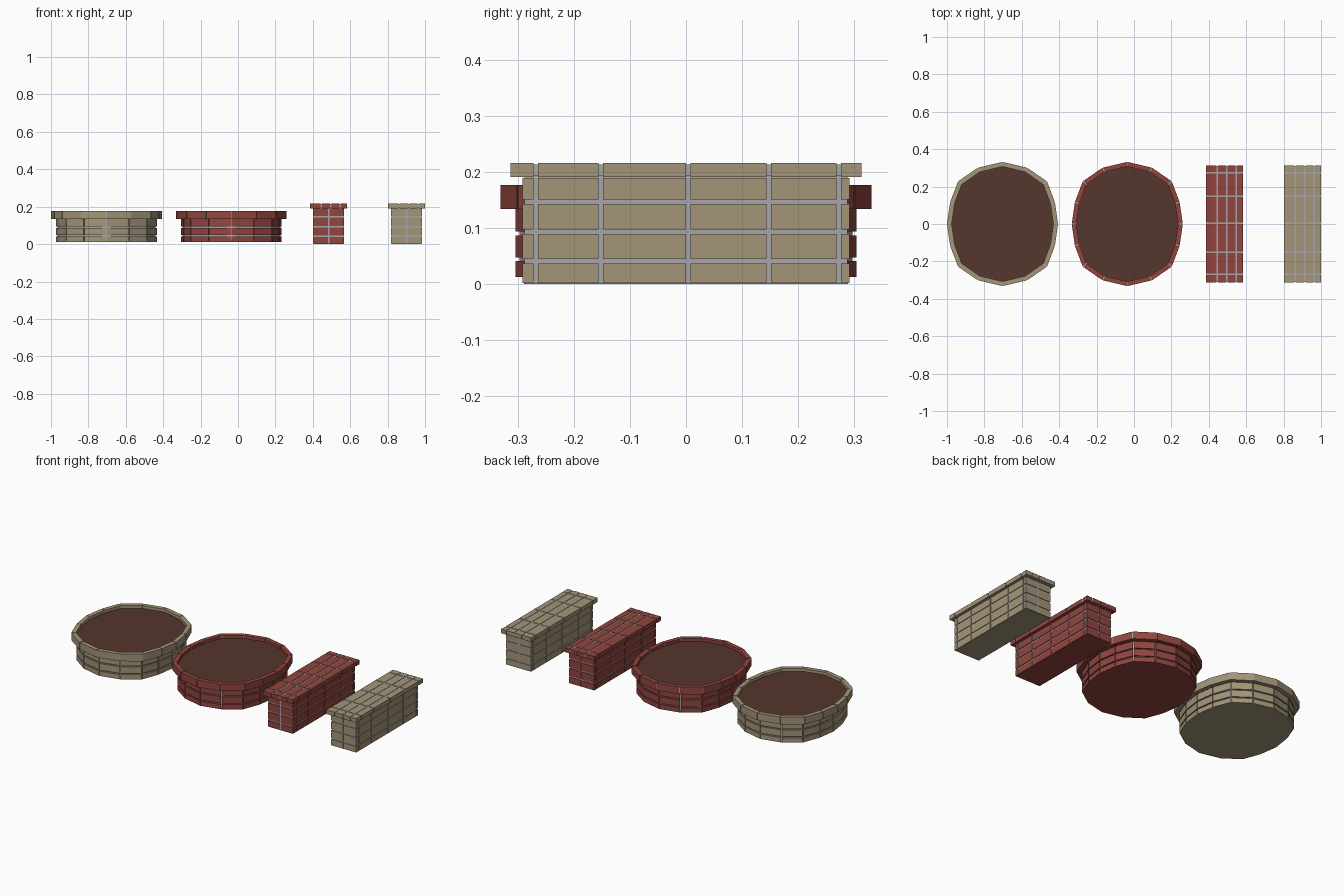
import bpy, bmesh, math
from mathutils import Vector

if "Cube" in bpy.data.objects:
    bpy.data.objects.remove(bpy.data.objects["Cube"])


def material(name, rgb):
    m = bpy.data.materials.new(name)
    m.diffuse_color = (*rgb, 1)
    m.use_nodes = True
    m.node_tree.nodes["Principled BSDF"].inputs["Base Color"].default_value = m.diffuse_color
    return m


TAN = material("tan_brick", (0.37, 0.30, 0.19))
RED = material("red_brick", (0.29, 0.06, 0.05))
MORTAR = material("mortar", (0.38, 0.38, 0.40))
SOIL = material("soil", (0.09, 0.037, 0.025))
GAP = 0.008


def finish(bm, name, mat):
    bmesh.ops.recalc_face_normals(bm, faces=bm.faces)
    me = bpy.data.meshes.new(name)
    bm.to_mesh(me)
    bm.free()
    me.materials.append(mat)
    ob = bpy.data.objects.new(name, me)
    bpy.context.collection.objects.link(ob)


def prism(bm, pts, z0, z1):
    lo = [bm.verts.new((p[0], p[1], z0)) for p in pts]
    hi = [bm.verts.new((p[0], p[1], z1)) for p in pts]
    n = len(pts)
    bm.faces.new(lo[::-1])
    bm.faces.new(hi)
    for i in range(n):
        j = (i + 1) % n
        bm.faces.new((lo[i], lo[j], hi[j], hi[i]))


def box(bm, x0, x1, y0, y1, z0, z1):
    prism(bm, [(x0, y0), (x1, y0), (x1, y1), (x0, y1)], z0, z1)


def spans(lo, hi, joints):
    # brick extents between mortar joints
    a = [lo] + [j + GAP / 2 for j in joints]
    b = [j - GAP / 2 for j in joints] + [hi]
    return list(zip(a, b))


def bench(cx, label, mat):
    ys = (-0.268, -0.152, 0.004, 0.148, 0.273)
    bricks, core = bmesh.new(), bmesh.new()
    # body courses
    for z0, z1 in spans(0.002, 0.19, (0.041, 0.094, 0.147)):
        for y0, y1 in spans(-0.292, 0.292, ys):
            for x0, x1 in spans(-0.083, 0.083, (0.0,)):
                box(bricks, cx + x0, cx + x1, y0, y1, z0, z1)
    # overhanging cap
    for y0, y1 in spans(-0.313, 0.313, ys):
        for x0, x1 in spans(-0.099, 0.099, (-0.04, 0.012, 0.062)):
            box(bricks, cx + x0, cx + x1, y0, y1, 0.191, 0.216)
    # base slab
    box(bricks, cx - 0.08, cx + 0.08, -0.289, 0.289, 0.0, 0.004)
    box(core, cx - 0.079, cx + 0.079, -0.288, 0.288, 0.003, 0.195)
    box(core, cx - 0.096, cx + 0.096, -0.31, 0.31, 0.194, 0.214)
    finish(bricks, label + "_bench_bricks", mat)
    finish(core, label + "_bench_mortar", MORTAR)


# outline of the rounded sixteen-sided planter
QUARTER = [(0.297, 0), (0.28, 0.117), (0.238, 0.228), (0.132, 0.301)]
OUTLINE = (QUARTER + [(0, 0.332)] + [(-x, y) for x, y in QUARTER[:0:-1]]
           + [(-x, -y) for x, y in QUARTER] + [(0, -0.332)]
           + [(x, -y) for x, y in QUARTER[:0:-1]])


def ring(cx, inset):
    sx, sy = (0.297 - inset) / 0.297, (0.332 - inset) / 0.332
    return [Vector((cx + x * sx, y * sy)) for x, y in OUTLINE]


def brick_ring(bm, cx, outer, inner, z0, z1, gap):
    o, i = ring(cx, outer), ring(cx, inner)
    n = len(o)
    for k in range(n):
        m = (k + 1) % n
        t = gap / 2 / (o[m] - o[k]).length
        prism(bm, [o[k].lerp(o[m], t), o[m].lerp(o[k], t),
                   i[m].lerp(i[k], t), i[k].lerp(i[m], t)], z0, z1)


def planter(cx, label, mat):
    bricks, core, soil = bmesh.new(), bmesh.new(), bmesh.new()
    # wall courses and projecting rim
    for z0, z1 in ((0.013, 0.041), (0.048, 0.087), (0.094, 0.135)):
        brick_ring(bricks, cx, 0.027, 0.06, z0, z1, 0.005)
    brick_ring(bricks, cx, 0, 0.025, 0.134, 0.177, 0.005)
    # bottom plate
    prism(bricks, ring(cx, 0.028), 0.0125, 0.018)
    brick_ring(core, cx, 0.035, 0.058, 0.015, 0.14, 0)
    brick_ring(core, cx, 0.003, 0.024, 0.137, 0.175, 0)
    prism(soil, ring(cx, 0.0245), 0.138, 0.16)
    finish(bricks, label + "_planter_bricks", mat)
    finish(core, label + "_planter_mortar", MORTAR)
    finish(soil, label + "_planter_soil", SOIL)


planter(-0.703, "tan", TAN)
planter(-0.036, "red", RED)
bench(0.484, "red", RED)
bench(0.901, "tan", TAN)
